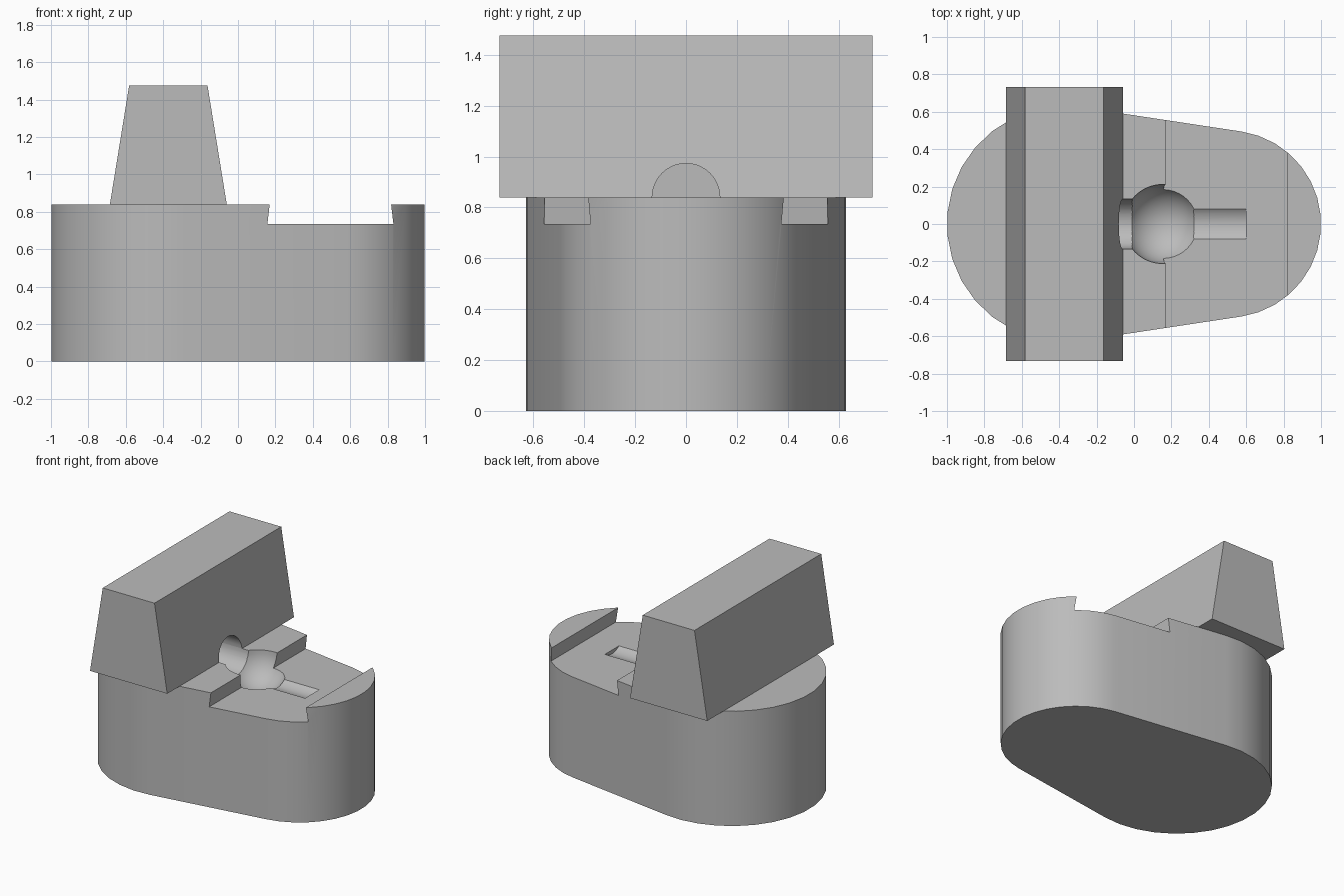
import bpy
import bmesh
import math
from mathutils import Matrix

if "Cube" in bpy.data.objects:
    bpy.data.objects.remove(bpy.data.objects["Cube"], do_unlink=True)

TOP = 0.84       # top of the base block
FLOOR = 0.735    # floor of the cross slot

grey = bpy.data.materials.new("plain grey")
grey.use_nodes = True
grey.diffuse_color = (0.5, 0.5, 0.5, 1)
grey.node_tree.nodes["Principled BSDF"].inputs["Base Color"].default_value = (0.5, 0.5, 0.5, 1)


def make(name, bm):
    bmesh.ops.recalc_face_normals(bm, faces=bm.faces)
    mesh = bpy.data.meshes.new(name)
    bm.to_mesh(mesh)
    bm.free()
    mesh.materials.append(grey)
    obj = bpy.data.objects.new(name, mesh)
    bpy.context.collection.objects.link(obj)
    return obj


def prism(name, points, direction):
    """Extrude a closed outline along a direction."""
    bm = bmesh.new()
    face = bm.faces.new([bm.verts.new(p) for p in points])
    moved = bmesh.ops.extrude_face_region(bm, geom=[face])["geom"]
    bmesh.ops.translate(bm, vec=direction, verts=[v for v in moved if isinstance(v, bmesh.types.BMVert)])
    return make(name, bm)


def arc(cx, r, start, end, steps):
    angles = [start + (end - start) * i / steps for i in range(steps + 1)]
    return [(cx + r * math.cos(a), r * math.sin(a), 0) for a in angles]


def finish(obj, cutters):
    """Cut the part, then smooth its round surfaces."""
    bpy.ops.object.select_all(action="DESELECT")
    obj.select_set(True)
    bpy.context.view_layer.objects.active = obj
    for cutter in cutters:
        mod = obj.modifiers.new(cutter.name, "BOOLEAN")
        mod.operation = "DIFFERENCE"
        mod.solver = "EXACT"
        mod.object = cutter
        bpy.ops.object.modifier_apply(modifier=mod.name)
    bpy.ops.object.shade_smooth_by_angle(angle=math.radians(30))


# Base block: two round ends joined by tangent straight sides
big_x, big_r, small_x, small_r = -0.37, 0.63, 0.5, 0.5
tangent = math.acos((big_r - small_r) / (small_x - big_x))
outline = arc(small_x, small_r, -tangent, tangent, 15)
outline += arc(big_x, big_r, tangent, 2 * math.pi - tangent, 17)
base = prism("base_block", outline, (0, 0, TOP))

# Tapered cross bar standing on the base
bar = prism("tapered_bar", [(x, -0.733, z) for x, z in
            [(-0.685, TOP), (-0.06, TOP), (-0.163, 1.475), (-0.582, 1.475)]], (0, 1.466, 0))

# Dovetail slot cutter, continued at the same slope above the top
lift = 0.1
lean = 0.0125 * (TOP + lift - FLOOR) / (TOP - FLOOR)
slot = prism("slot_cutter", [(x, -1, z) for x, z in
             [(0.157, FLOOR), (0.831, FLOOR), (0.831 - lean, TOP + lift), (0.157 + lean, TOP + lift)]], (0, 2, 0))

# Ball socket cutter
bm = bmesh.new()
bmesh.ops.create_uvsphere(bm, u_segments=40, v_segments=24, radius=0.212,
                          matrix=Matrix.Translation((0.155, 0, TOP)))
ball = make("ball_cutter", bm)

# Shaft channel cutter, lying along x
bm = bmesh.new()
bmesh.ops.create_cone(bm, cap_ends=True, segments=40, radius1=0.133, radius2=0.133, depth=0.89,
                      matrix=Matrix.Translation((0.155, 0, TOP)) @ Matrix.Rotation(math.pi / 2, 4, "Y"))
shaft = make("shaft_cutter", bm)

finish(base, [slot, ball, shaft])
finish(bar, [shaft])
for cutter in (slot, ball, shaft):
    bpy.data.objects.remove(cutter, do_unlink=True)
